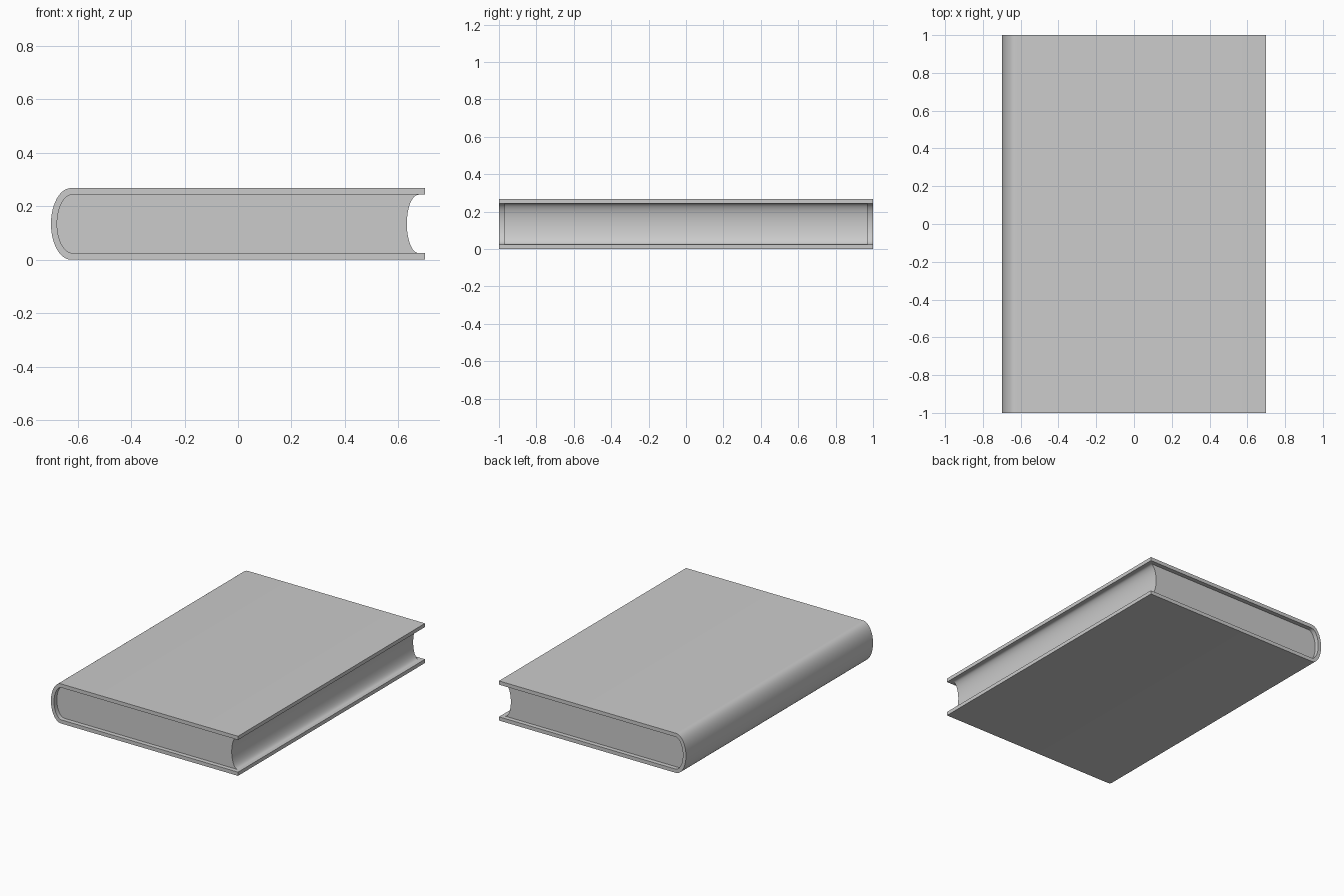
import bpy, bmesh, math

if "Cube" in bpy.data.objects:
    bpy.data.objects.remove(bpy.data.objects["Cube"])

H = 0.268          # total thickness
MID = H / 2
BOARD = 0.025      # cover thickness


def arc(cx, rx, rz, n=24, flip=False):
    """Left-bulging half ellipse, listed from top to bottom (or reversed)."""
    pts = []
    for i in range(n + 1):
        a = math.pi / 2 + math.pi * i / n
        pts.append((cx + rx * math.cos(a), MID + rz * math.sin(a)))
    return pts[::-1] if flip else pts


def extrude_profile(name, profile, half_len):
    """Extrude an x-z outline along y, centred on y = 0."""
    bm = bmesh.new()
    face = bm.faces.new([bm.verts.new((x, -half_len, z)) for x, z in profile])
    res = bmesh.ops.extrude_face_region(bm, geom=[face])
    verts = [v for v in res["geom"] if isinstance(v, bmesh.types.BMVert)]
    bmesh.ops.translate(bm, verts=verts, vec=(0, 2 * half_len, 0))
    bmesh.ops.recalc_face_normals(bm, faces=bm.faces)
    mesh = bpy.data.meshes.new(name)
    bm.to_mesh(mesh)
    bm.free()
    obj = bpy.data.objects.new(name, mesh)
    bpy.context.collection.objects.link(obj)
    bpy.ops.object.select_all(action='DESELECT')
    bpy.context.view_layer.objects.active = obj
    obj.select_set(True)
    bpy.ops.object.shade_smooth_by_angle(angle=math.radians(35))
    return obj


# Cover: two boards joined by a rounded spine
outer = arc(-0.625, 0.075, MID)
inner = arc(-0.62, 0.057, MID - BOARD, flip=True)
cover = [(0.70, H)] + outer + [(0.70, 0), (0.70, BOARD)] + inner + [(0.70, H - BOARD)]
extrude_profile("cover", cover, 1.0)

# Page block: rounded at the spine, hollowed at the fore edge
back = arc(-0.62, 0.057, MID - BOARD)
fore = arc(0.675, 0.043, MID - BOARD, flip=True)
extrude_profile("page_block", back + fore, 0.97)
